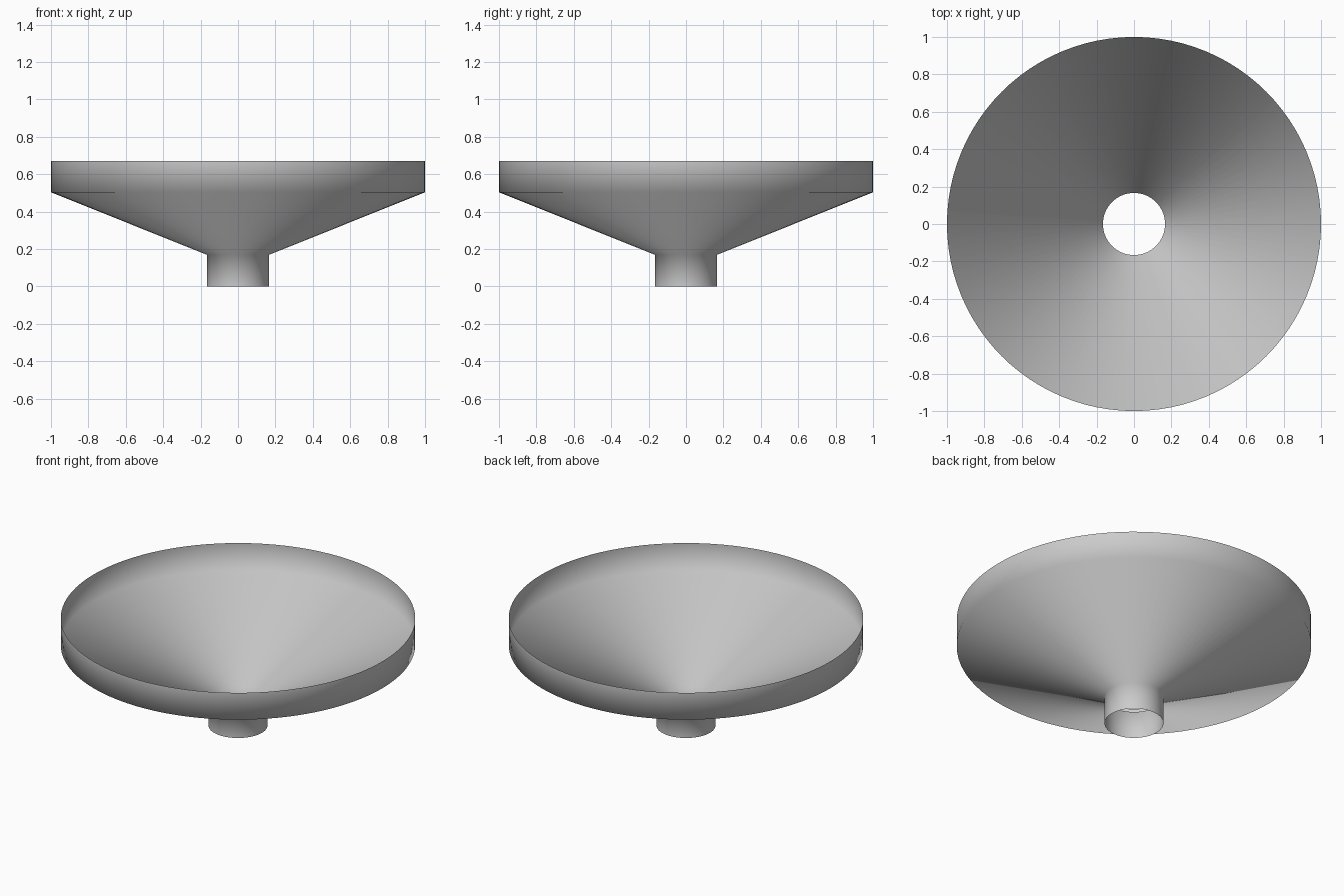
import bpy, bmesh
from math import cos, sin, tau

if "Cube" in bpy.data.objects:
    bpy.data.objects.remove(bpy.data.objects["Cube"])

SEGMENTS = 96
# Profile (radius, height): spout, flaring cone, upright rim
PROFILE = [(0.166, 0.0), (0.166, 0.169), (1.0, 0.503), (1.0, 0.67)]

# Thin open shell revolved around z
bm = bmesh.new()
rings = [[bm.verts.new((r * cos(tau * i / SEGMENTS), r * sin(tau * i / SEGMENTS), z))
          for i in range(SEGMENTS)] for r, z in PROFILE]
for low, high in zip(rings, rings[1:]):
    for i in range(SEGMENTS):
        j = (i + 1) % SEGMENTS
        face = bm.faces.new((low[i], low[j], high[j], high[i]))
        face.smooth = True  # smooth across the bends as well

mesh = bpy.data.meshes.new("funnel")
bm.to_mesh(mesh)
bm.free()
funnel = bpy.data.objects.new("funnel", mesh)
bpy.context.collection.objects.link(funnel)
